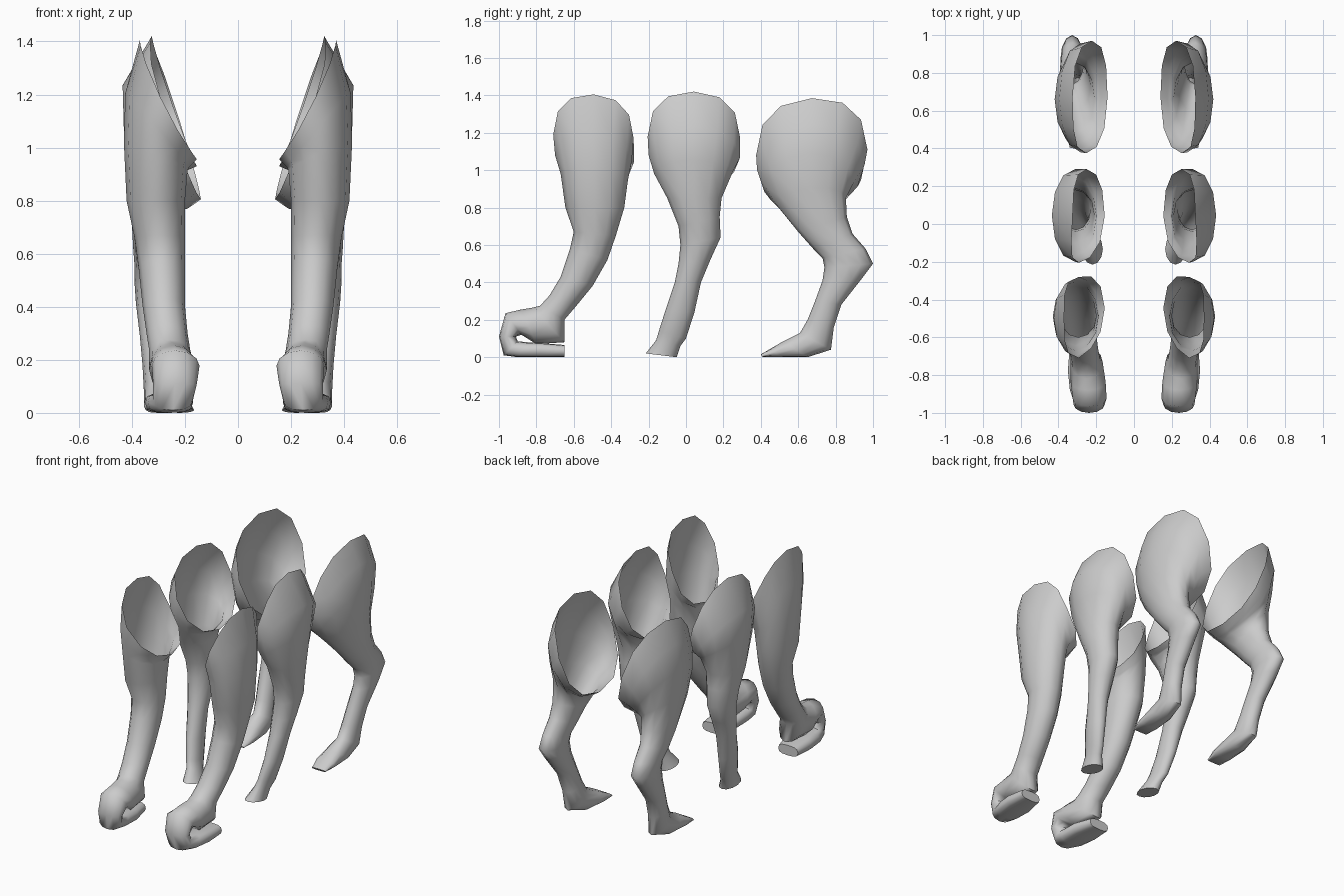
import bpy, bmesh, math

SIDES = 12
skin = bpy.data.materials.new("grey_skin")
skin.diffuse_color = (0.6, 0.6, 0.6, 1)


def power(v, p):
    return math.copysign(abs(v) ** p, v) if abs(v) > 1e-6 else 0.0


def leg_pair(name, rings):
    """Loft an open-topped leg, capped at the toe, and mirror it.
    Ring: front y, front z, back y, back z, inner x, outer x, outward lift,
    then optionally squareness power, front x shift, back x shift, inner y slide."""
    bm = bmesh.new()
    loops = []
    for ring in rings:
        yf, zf, yb, zb, xi, xo, lift = ring[:7]
        p, fx, bx, slide = (tuple(ring[7:]) + (1, 0, 0, 0)[len(ring) - 7:])
        loop = []
        for i in range(SIDES):
            a = 2 * math.pi * i / SIDES
            c, s = power(math.cos(a), p), power(math.sin(a), p)
            shift = (fx if s < 0 else bx) * s * s
            loop.append(bm.verts.new((
                (xi + xo) / 2 + c * (xo - xi) / 2 + shift,
                (yf + yb) / 2 + s * (yb - yf) / 2 + max(0, -c) * slide,
                max(0, (zf + zb) / 2 + s * (zb - zf) / 2 + c * lift))))
        loops.append(loop)
    for up, low in zip(loops, loops[1:]):
        for i in range(SIDES):
            j = (i + 1) % SIDES
            bm.faces.new((up[i], low[i], low[j], up[j]))
    bm.faces.new(loops[-1][::-1])
    mesh = bpy.data.meshes.new(name)
    bm.to_mesh(mesh)
    bm.free()
    mesh.materials.append(skin)
    ob = bpy.data.objects.new(name, mesh)
    bpy.context.collection.objects.link(ob)
    ob.modifiers.new("mirror", 'MIRROR').use_mirror_merge = False
    bpy.ops.object.select_all(action='DESELECT')
    ob.select_set(True)
    bpy.context.view_layer.objects.active = ob
    bpy.ops.object.shade_smooth_by_angle(angle=math.radians(60))


# Front legs, ending in a paw that curls forward and back under itself
leg_pair("front_legs", [
    (-.71, 1.19, -.28, 1.17, .155, .37, .225, .85, .03, .03, .05),
    (-.70, 1.08, -.29, 1.05, .185, .425, .14, 1, 0, 0, .03),
    (-.67, .98, -.31, .95, .19, .43, .05),
    (-.645, .80, -.33, .80, .20, .42, 0),
    (-.60, .67, -.375, .65, .20, .39, 0),
    (-.62, .58, -.42, .52, .20, .375, 0),
    (-.67, .43, -.50, .38, .20, .36, 0),
    (-.73, .33, -.59, .27, .19, .345, 0),
    (-.78, .275, -.65, .20, .18, .335, 0),
    (-.82, .265, -.65, .08, .165, .335, 0),
    (-.88, .255, -.80, .07, .15, .335, 0),
    (-.965, .235, -.88, .12, .145, .325, 0),
    (-1.0, .11, -.91, .11, .155, .32, 0),
    (-.975, .01, -.90, .085, .17, .32, 0, .85),
    (-.90, 0, -.85, .08, .17, .34, 0, .7),
    (-.78, 0, -.77, .075, .17, .35, 0, .6),
    (-.65, 0, -.65, .065, .20, .34, 0, .7),
])

# Middle legs, slim and nearly straight, with narrow ankles
leg_pair("middle_legs", [
    (-.205, 1.18, .29, 1.17, .155, .325, .245, .85, .05, .01, 0),
    (-.20, 1.08, .29, 1.07, .19, .435, .16),
    (-.17, .98, .25, .99, .20, .43, .07),
    (-.10, .85, .19, .85, .21, .42, 0),
    (-.04, .70, .18, .75, .22, .40, 0),
    (-.03, .60, .185, .64, .23, .385, 0),
    (-.04, .50, .13, .52, .23, .37, 0),
    (-.06, .40, .08, .40, .235, .35, 0),
    (-.11, .25, .045, .24, .23, .325, 0),
    (-.145, .14, .00, .10, .215, .295, 0),
    (-.16, .09, -.03, .06, .20, .28, 0),
    (-.215, .02, -.05, 0, .165, .275, 0),
])

# Hind legs, with a broad thigh, a hock and a flat foot
leg_pair("hind_legs", [
    (.375, 1.08, .97, 1.11, .14, .325, .29, .85, .02, -.01, 0),
    (.38, 1.00, .955, 1.03, .175, .395, .235),
    (.42, .92, .90, .94, .19, .42, .16),
    (.48, .82, .855, .85, .21, .415, .07),
    (.60, .67, .86, .75, .23, .40, 0),
    (.68, .58, .89, .66, .25, .395, 0),
    (.73, .53, .96, .58, .26, .39, 0),
    (.74, .48, 1.0, .50, .265, .39, 0),
    (.73, .41, .94, .42, .265, .385, 0),
    (.69, .30, .83, .28, .26, .37, 0),
    (.65, .20, .79, .16, .25, .36, 0),
    (.61, .13, .775, .04, .24, .355, 0),
    (.52, .085, .65, 0, .23, .355, 0, .8),
    (.46, .05, .50, 0, .225, .355, 0, .8),
    (.40, .015, .41, 0, .24, .34, 0, .8),
])
